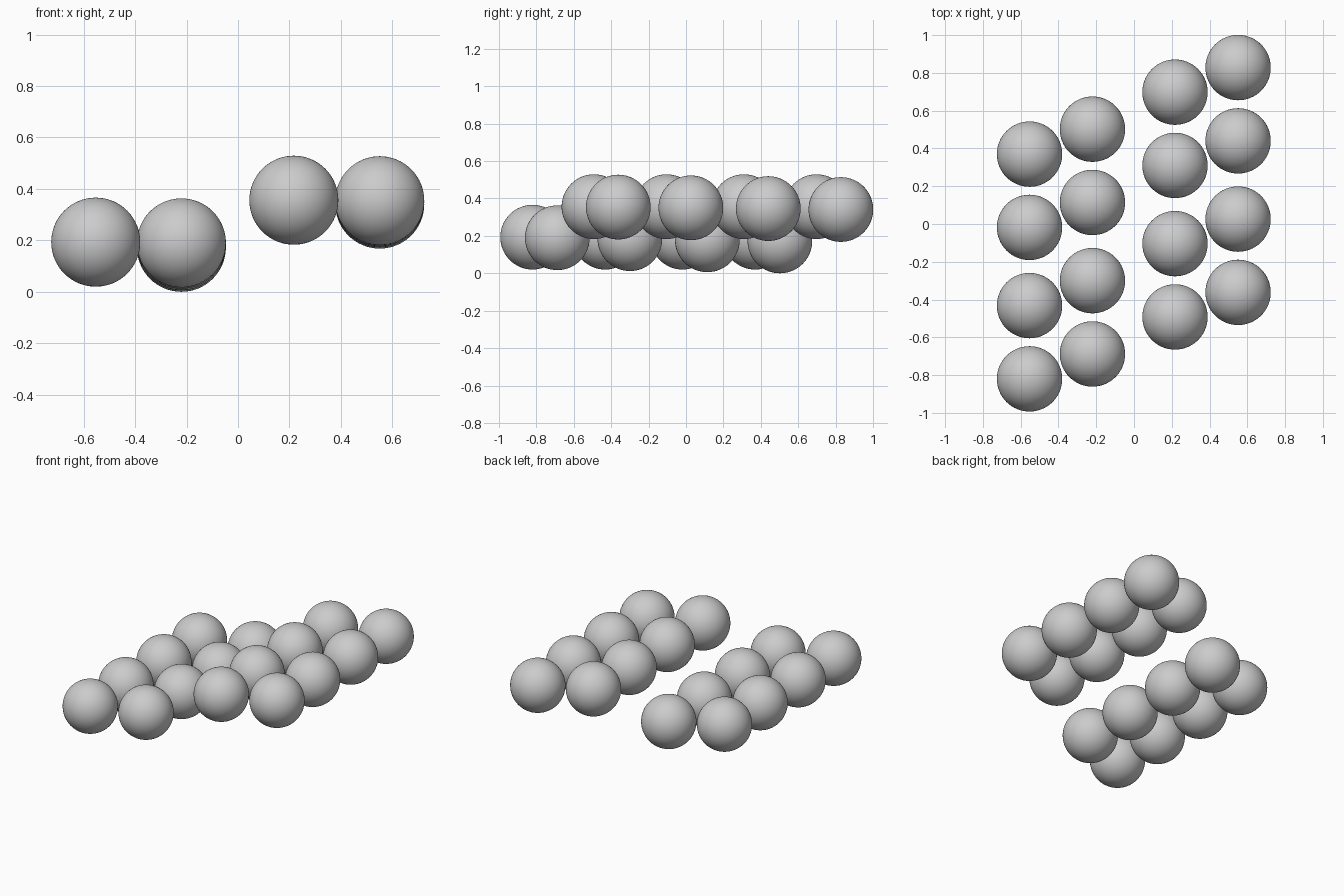
import bpy

if "Cube" in bpy.data.objects:
    bpy.data.objects.remove(bpy.data.objects["Cube"])

R = 0.173

# Each row: x, front y, heights of the four balls from front to back
rows = {
    "lower_outer": (-0.553, -0.827 + 0.007, (0.193, 0.193, 0.193, 0.193)),
    "lower_inner": (-0.22, -0.688, (0.190, 0.185, 0.179, 0.173)),
    "upper_inner": (0.217, -0.492, (0.356, 0.356, 0.356, 0.356)),
    "upper_outer": (0.551, -0.362, (0.354, 0.350, 0.346, 0.341)),
}
steps = (0.0, 0.388, 0.802, 1.190)  # spacing along a row


def ball(name, loc):
    bpy.ops.mesh.primitive_uv_sphere_add(segments=64, ring_count=32, radius=R, location=loc)
    bpy.context.object.name = name
    bpy.ops.object.shade_smooth()


# Two groups of eight balls, each made of two staggered rows
for row, (x, y0, heights) in rows.items():
    for i, (dy, z) in enumerate(zip(steps, heights)):
        ball(f"{row}_ball_{i + 1}", (x, y0 + dy, z))
